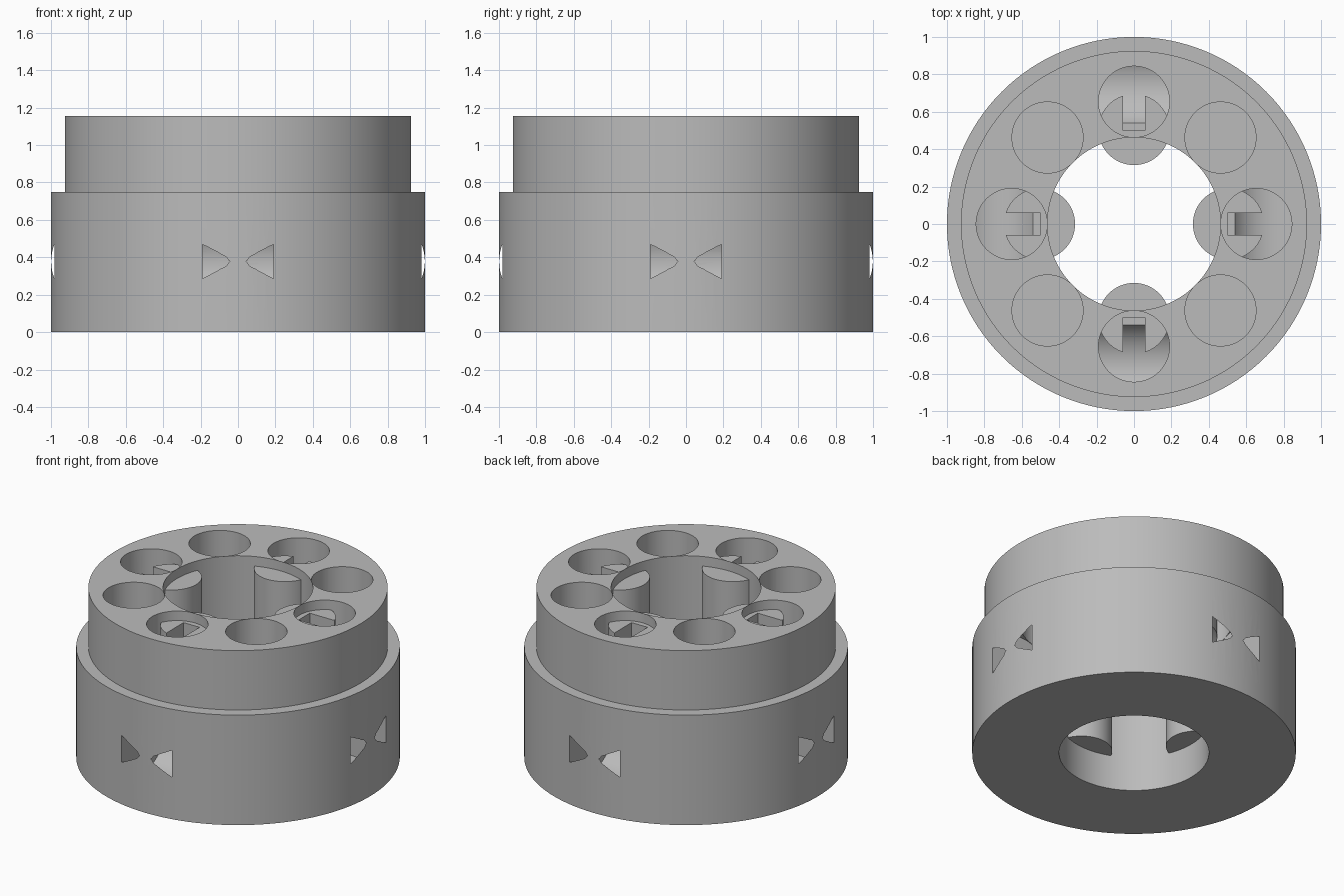
import bpy
import bmesh
import math
from mathutils import Matrix

cube = bpy.data.objects.get("Cube")
if cube:
    bpy.data.objects.remove(cube, do_unlink=True)

grey = bpy.data.materials.new("plain_grey")
grey.use_nodes = True
GREY = (0.5, 0.5, 0.5, 1)
grey.diffuse_color = GREY
grey.node_tree.nodes["Principled BSDF"].inputs["Base Color"].default_value = GREY


def make_object(name, bm):
    bmesh.ops.recalc_face_normals(bm, faces=bm.faces)
    mesh = bpy.data.meshes.new(name)
    bm.to_mesh(mesh)
    bm.free()
    mesh.materials.append(grey)
    obj = bpy.data.objects.new(name, mesh)
    bpy.context.collection.objects.link(obj)
    return obj


def turn(angle):
    return Matrix.Rotation(angle, 4, "Z")


def add_post(bm, radius, distance, bottom, top, angle, segments=64):
    """Upright cylinder at a distance from the centre axis."""
    place = turn(angle) @ Matrix.Translation((0, distance, (bottom + top) / 2))
    bmesh.ops.create_cone(bm, cap_ends=True, segments=segments, radius1=radius,
                          radius2=radius, depth=top - bottom, matrix=place)


def cut(obj, cutter):
    mod = obj.modifiers.new("cut", "BOOLEAN")
    mod.operation = "DIFFERENCE"
    mod.solver = "EXACT"
    mod.object = cutter
    bpy.context.view_layer.objects.active = obj
    bpy.ops.object.modifier_apply(modifier=mod.name)


HEIGHT, STEP = 1.155, 0.75
BORE, POCKET, FLOOR = 0.463, 0.19, 0.24
quarters = [i * math.pi / 2 for i in range(4)]

# Stepped ring body, turned from a closed profile
bm = bmesh.new()
profile = [(BORE, 0), (1, 0), (1, STEP), (0.925, STEP), (0.925, HEIGHT), (BORE, HEIGHT)]
points = [bm.verts.new((0, r, z)) for r, z in profile]
edges = [bm.edges.new((points[i - 1], points[i])) for i in range(len(points))]
bmesh.ops.spin(bm, geom=points + edges, axis=(0, 0, 1), cent=(0, 0, 0),
               angle=math.tau, steps=128, use_merge=True)
bmesh.ops.remove_doubles(bm, verts=bm.verts, dist=0.0001)
body = make_object("ring_body", bm)

# Eight round pockets sunk from the top
bm = bmesh.new()
for i in range(8):
    add_post(bm, POCKET, 0.654, FLOOR, HEIGHT + 0.2, i * math.pi / 4)
pockets = make_object("pocket_cutter", bm)

# Roller cavities, lying sideways and just breaking the outer wall
bm = bmesh.new()
for a in quarters:
    place = turn(a) @ Matrix.Translation((0, 0.749, 0.378)) @ Matrix.Rotation(math.pi / 2, 4, "Y")
    bmesh.ops.create_cone(bm, cap_ends=True, segments=64, radius1=0.25,
                          radius2=0.25, depth=0.382, matrix=place)
cavities = make_object("cavity_cutter", bm)

# Slots for the followers
bm = bmesh.new()
for a in quarters:
    place = turn(a) @ Matrix.Translation((0, 0.65, 0.7)) @ Matrix.Diagonal((0.12, 0.3, 1.4, 1))
    bmesh.ops.create_cube(bm, size=1, matrix=place)
slots = make_object("slot_cutter", bm)

# Four upright followers that bulge into the bore
bm = bmesh.new()
for a in quarters:
    add_post(bm, POCKET, 0.505, FLOOR - 0.005, 1.09, a)
followers = make_object("followers", bm)

cut(body, pockets)
cut(body, cavities)
cut(followers, slots)
cut(followers, cavities)

for cutter in (pockets, cavities, slots):
    bpy.data.objects.remove(cutter, do_unlink=True)

# Smooth round walls with crisp edges
bpy.ops.object.select_all(action="DESELECT")
for obj in (body, followers):
    obj.select_set(True)
bpy.context.view_layer.objects.active = body
bpy.ops.object.shade_smooth_by_angle(angle=math.radians(30))
